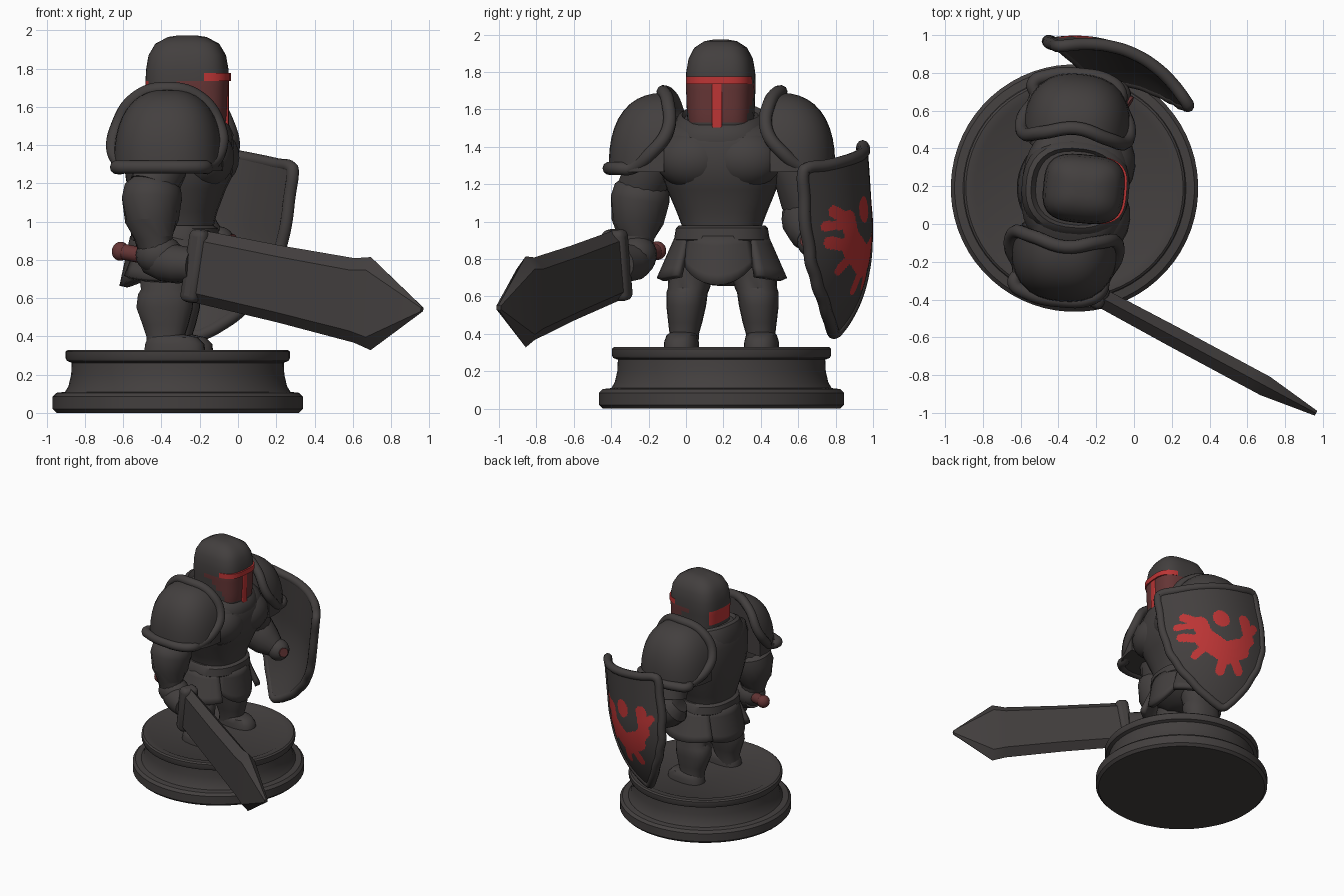
import bpy, bmesh, math
from mathutils import Matrix, Vector

if "Cube" in bpy.data.objects:
    bpy.data.objects.remove(bpy.data.objects["Cube"])


def material(name, rgb):
    m = bpy.data.materials.new(name)
    m.diffuse_color = (*rgb, 1)
    m.use_nodes = True
    m.node_tree.nodes["Principled BSDF"].inputs["Base Color"].default_value = m.diffuse_color
    return m


STEEL = material("dark grey steel", (0.056, 0.050, 0.049))
RED = material("bright red", (0.50, 0.035, 0.035))
DARK = material("dark red", (0.13, 0.036, 0.036))
# The figure faces +x, turned slightly towards -y
BODY = Matrix.Translation((-0.31, 0.19, 0)) @ Matrix.Rotation(math.radians(-5.5), 4, 'Z')
WORLD = Matrix.Identity(4)


def finish(name, bm, mats, mat=WORLD, solid=0, bevel=0):
    me = bpy.data.meshes.new(name)
    bmesh.ops.recalc_face_normals(bm, faces=bm.faces)
    bm.to_mesh(me)
    bm.free()
    ob = bpy.data.objects.new(name, me)
    bpy.context.collection.objects.link(ob)
    for m in mats if isinstance(mats, list) else [mats]:
        me.materials.append(m)
    ob.matrix_world = mat
    if solid:
        md = ob.modifiers.new("thickness", 'SOLIDIFY')
        md.thickness, md.offset = solid, 0
    if bevel:
        md = ob.modifiers.new("bevel", 'BEVEL')
        md.width, md.segments = bevel, 3


def skin(rings):
    """Bridge equal closed rings of points and cap both ends."""
    bm = bmesh.new()
    rs = [[bm.verts.new(p) for p in r] for r in rings]
    n = len(rs[0])
    for a, b in zip(rs, rs[1:]):
        for i in range(n):
            bm.faces.new((a[i], a[(i + 1) % n], b[(i + 1) % n], b[i]))
    bm.faces.new(rs[0][::-1])
    bm.faces.new(rs[-1])
    return bm


def loft(rings, n=32, power=2.0, tilt=0):
    """Stack of superellipses (cx, cy, z, rx, ry); tilt lowers the front above the chest."""
    def pt(a, c):
        f = lambda v: math.copysign(abs(v) ** (2 / power), v)
        x = c[0] + c[3] * f(math.cos(a))
        z = c[2] - tilt * x * min(1, max(0, (c[2] - 1.38) / .15))
        return (x, c[1] + c[4] * f(math.sin(a)), z)
    return skin([[pt(2 * math.pi * (i + .5) / n, c) for i in range(n)] for c in rings])


def limb(name, pts, mats=STEEL, mat=WORLD, n=16):
    """Round limb through points (x, y, z, radius)."""
    P = [Vector(p[:3]) for p in pts]
    rings = []
    for i, p in enumerate(P):
        t = P[min(i + 1, len(P) - 1)] - P[max(i - 1, 0)]
        q = t.to_track_quat('Z', 'Y')
        rings.append([p + q @ Vector((math.cos(a), math.sin(a), 0)) * pts[i][3]
                      for a in (2 * math.pi * k / n for k in range(n))])
    finish(name, skin(rings), mats, mat)


def ball(name, c, r, mats=STEEL, mat=WORLD):
    bm = bmesh.new()
    bmesh.ops.create_uvsphere(bm, u_segments=20, v_segments=12, radius=1,
                              matrix=Matrix.Translation(c) @ Matrix.Diagonal((*r, 1)))
    finish(name, bm, mats, mat)


def box(name, c, size, mats, mat, bevel):
    bm = bmesh.new()
    bmesh.ops.create_cube(bm, size=1, matrix=Matrix.Translation(c) @ Matrix.Diagonal((*size, 1)))
    finish(name, bm, mats, mat, bevel=bevel)


def rim(name, pts, r, mat):
    """Closed smooth tube, converted to a mesh."""
    cu = bpy.data.curves.new(name, 'CURVE')
    cu.dimensions, cu.bevel_depth, cu.bevel_resolution, cu.resolution_u = '3D', r, 3, 6
    sp = cu.splines.new('BEZIER')
    sp.bezier_points.add(len(pts) - 1)
    for b, p in zip(sp.bezier_points, pts):
        b.co = p
        b.handle_left_type = b.handle_right_type = 'AUTO'
    sp.use_cyclic_u = True
    tmp = bpy.data.objects.new(name + "_path", cu)
    bpy.context.collection.objects.link(tmp)
    bm = bmesh.new()
    bm.from_mesh(bpy.data.meshes.new_from_object(tmp.evaluated_get(bpy.context.evaluated_depsgraph_get())))
    bpy.data.objects.remove(tmp)
    finish(name, bm, STEEL, mat)


# Round pedestal
prof = [(0, .635), (.02, .655), (.085, .655), (.105, .635), (.11, .59), (.14, .572), (.2, .558),
        (.262, .555), (.272, .58), (.285, .587), (.32, .587), (.33, .575), (.33, .53), (.325, .52)]
finish("pedestal", loft([(-.315, .19, z, r, r) for z, r in prof], 64), STEEL)

# Torso, collar, belt, hips
finish("torso", loft([(-.02, 0, .88, .19, .20), (-.02, 0, .97, .2, .21), (-.02, 0, 1.05, .22, .24),
                      (-.01, 0, 1.17, .255, .29), (0, 0, 1.23, .275, .31), (0, 0, 1.32, .285, .33),
                      (0, 0, 1.44, .285, .34), (0, 0, 1.51, .265, .32), (0, 0, 1.545, .24, .26),
                      (0, 0, 1.56, .2, .2)], 32, 2.5, .2), STEEL, BODY)
finish("collar", loft([(0, 0, 1.44, .28, .28), (0, 0, 1.51, .285, .265), (0, 0, 1.565, .262, .235),
                       (0, 0, 1.58, .235, .21), (0, 0, 1.54, .2, .18)], 32, 2.4, .22), STEEL, BODY)
finish("belt", loft([(-.02, 0, .89, .215, .235), (-.02, 0, .905, .23, .255), (-.02, 0, .965, .225, .245),
                     (-.02, 0, .98, .2, .23)], 32, 2.4), STEEL, BODY)
finish("hips", loft([(-.03, 0, .70, .12, .13), (-.03, 0, .76, .2, .21), (-.02, 0, .92, .2, .22)], 32, 2.3),
       STEEL, BODY)


# Skirt plates hanging from the belt
def skirt(name, mid, half, low, flare, tongue):
    bm = bmesh.new()
    nu, nv = 12, 5
    g = []
    for j in range(nv + 1):
        row = []
        for i in range(nu + 1):
            u, v = 2 * i / nu - 1, j / nv
            a = math.radians(mid + half * u * (1 + .1 * v))
            z = .92 - v * (.92 - low - tongue * u * u)
            k = 1 + flare * (.92 - z) / .25
            row.append(bm.verts.new((-.02 + .215 * k * math.cos(a), .23 * k * math.sin(a), z)))
        g.append(row)
    for j in range(nv):
        for i in range(nu):
            bm.faces.new((g[j][i], g[j][i + 1], g[j + 1][i + 1], g[j + 1][i]))
    finish(name, bm, STEEL, BODY, solid=.04)


for name, args in (("front", (0, 42, .66, .18, .12)), ("back", (180, 48, .66, .25, .05)),
                   ("left", (90, 46, .69, .48, .02)), ("right", (270, 46, .69, .48, .02))):
    skirt(name + "_skirt_plate", *args)

# Legs, boots, chest muscles and shoulder guards, one of each per side
for s, side in ((-1, "right"), (1, "left")):
    finish(side + "_leg", loft([(x, s * y, z, rx, ry) for x, y, z, rx, ry in (
        (-.05, .13, .86, .13, .11), (-.05, .17, .72, .14, .12), (-.05, .18, .645, .13, .112),
        (-.05, .19, .62, .145, .11), (-.055, .195, .55, .148, .105), (-.05, .20, .46, .12, .09),
        (-.05, .205, .40, .10, .078), (-.05, .21, .33, .10, .08))], 20, 2.3), STEEL, BODY)
    finish(side + "_boot", loft([(.0, s * .215, .32, .16, .093), (.0, s * .215, .36, .155, .09),
                                 (-.01, s * .213, .395, .13, .08), (-.04, s * .21, .41, .09, .06)], 20, 2.5),
           STEEL, BODY)
    ball(side + "_chest_muscle", (.15, s * .14, 1.335), (.155, .20, .16), STEEL, BODY)
    bm = bmesh.new()
    bmesh.ops.create_uvsphere(bm, u_segments=32, v_segments=24, radius=1)
    for v in bm.verts:  # boxier than a sphere
        k = sum(abs(c) ** 2.5 for c in v.co) ** -.4
        v.co = Vector((-.025 + .285 * v.co.x * k, s * (.29 + .315 * v.co.y * k), 1.28 + .41 * v.co.z * k))
    for co, no in (((0, 0, 1.265), (0, 0, -1)), ((0, s * .285, 1.4), (0, -s, 0))):
        bmesh.ops.bisect_plane(bm, geom=bm.verts[:] + bm.edges[:] + bm.faces[:], plane_co=co,
                               plane_no=no, clear_outer=True)
        bmesh.ops.holes_fill(bm, edges=[e for e in bm.edges if e.is_boundary], sides=0)
    finish(side + "_shoulder_guard", bm, STEEL, BODY)
    arch = [(.22, .47, 1.285), (.275, .35, 1.37), (.265, .265, 1.49), (.17, .275, 1.64), (0, .315, 1.695)]
    back = [(-x - .01, o, z) for x, o, z in arch[3::-1]]
    low = [(-.25, .53, 1.285), (-.18, .575, 1.285), (0, .60, 1.285), (.16, .575, 1.285), (.21, .53, 1.285)]
    rim(side + "_shoulder_rim", [(x - .025, s * o, z) for x, o, z in arch + back + low], .036, BODY)

# Helmet: dark red face opening, red patch at the back
bm = loft([(.045, 0, z, rx, ry) for z, rx, ry in (
    (1.42, .17, .15), (1.50, .2, .17), (1.53, .206, .173), (1.58, .21, .176), (1.62, .212, .178),
    (1.66, .213, .179), (1.70, .215, .181), (1.735, .216, .182), (1.80, .212, .18), (1.87, .2, .168),
    (1.93, .165, .138), (1.965, .1, .085), (1.973, .05, .04))], 48, 3.2)
for f in bm.faces:
    c = f.calc_center_median()
    if 1.52 < c.z < 1.735 and c.x > .19 - max(0, c.z - 1.58) * 1.3:
        f.material_index = 2
    elif 1.62 < c.z < 1.735 and c.x < -.1 and abs(c.y) < .12:
        f.material_index = 1
finish("helmet", bm, [STEEL, RED, DARK], BODY)
# Visor brow follows the helmet's section, red at the front only
bm = loft([(.05, 0, z, .222, .182) for z in (1.736, 1.776)], 48, 3.2)
bmesh.ops.bisect_plane(bm, geom=bm.verts[:] + bm.edges[:] + bm.faces[:], plane_co=(.15, 0, 0),
                       plane_no=(-1, 0, 0), clear_outer=True)
finish("visor_brow", bm, RED, BODY)
box("visor_nose_bar", (.238, 0, 1.62), (.05, .055, .25), RED, BODY, .008)

# Right arm (sword arm)
limb("right_upper_arm", [(-.37, -.12, 1.42, .13), (-.40, -.2, 1.28, .135), (-.44, -.235, 1.18, .13)])
limb("right_forearm", [(-.44, -.23, 1.22, .11), (-.445, -.235, 1.18, .15), (-.45, -.245, 1.12, .16),
                       (-.45, -.26, 1.0, .14), (-.44, -.27, .91, .1), (-.43, -.27, .85, .09)])
ball("right_hand", (-.41, -.265, .825), (.125, .11, .105))

# Left arm behind the shield
limb("left_upper_arm", [(-.27, .52, 1.42, .13), (-.28, .6, 1.25, .135), (-.3, .64, 1.1, .13)])
limb("left_forearm", [(-.38, .64, 1.08, .09), (-.35, .65, 1.05, .14), (-.29, .66, 1.01, .15),
                      (-.2, .67, .94, .12), (-.13, .68, .9, .08)])
ball("left_hand", (-.10, .68, .89), (.085, .085, .085))
limb("shield_grip", [(-.13, .76, .88, .035), (-.07, .67, .89, .038), (-.02, .64, .90, .036)], DARK)

# Sword: local x along the blade, z across its width
d = Vector((1.6, -.86, -.31)).normalized()
flat = Vector((0, 0, 1)).cross(d).normalized()
SWORD = Matrix.Translation((-.64, -.14, .85)) @ Matrix((d, flat, d.cross(flat))).transposed().to_4x4()
rings = []
for x, w, t, z, lean in ((.48, .19, .05, 0, 0), (1.0, .2, .055, -.01, .01), (1.44, .218, .055, -.02, .035),
                         (1.54, .24, .055, -.02, .04), (1.845, .014, .014, 0, 0)):
    rings.append([(x - b * lean, a * t, z + b * w)
                  for a, b in ((0, 1), (1, .72), (1, -.72), (0, -1), (-1, -.72), (-1, .72))])
finish("sword_blade", skin(rings), STEEL, SWORD)
box("sword_guard", (.49, 0, 0), (.10, .135, .385), STEEL, SWORD, .035)
limb("sword_hand_wrap", [(.2, 0, -.01, .08), (.3, 0, -.01, .105), (.38, 0, -.01, .1), (.47, 0, 0, .09)],
     STEEL, SWORD)
limb("sword_grip", [(.05, 0, 0, .042), (.3, 0, 0, .042)], DARK, SWORD)
ball("sword_pommel", (.03, 0, 0), (.045, .05, .05), DARK, SWORD)

# Shield: local x across, y up, z outward
SHIELD = Matrix(((-.897, .147, .42, -.05), (.411, -.068, .91, .79), (.162, .989, 0, 1.34), (0, 0, 0, 1)))
WIDTH = [(0, .38), (.3, .39), (.5, .365), (.65, .3), (.8, .19), (.9, .085), (.95, .006)]


def half_width(t):
    for (a, wa), (b, wb) in zip(WIDTH, WIDTH[1:]):
        if t <= b + 1e-6:
            return wa + (wb - wa) * (t - a) / (b - a)


def on_shield(s, t, lift=0):
    k = max(0, (t - .35) / .6)
    return Vector((s, -t, lift + .14 * (1 - (s / .4) ** 2) - .19 * k * k))


# Painted beast as thick strokes (s0, t0, s1, t1, radius)
BEAST = [(-.13, .32, -.10, .46, .06), (-.10, .46, .04, .57, .085), (.04, .57, .16, .53, .08),
         (.04, .28, .045, .29, .065), (-.12, .46, -.28, .41, .033), (-.14, .31, -.24, .25, .033),
         (.16, .53, .25, .44, .05), (.25, .44, .24, .28, .045), (.25, .40, .32, .33, .03),
         (.03, .57, -.02, .70, .037), (.08, .56, .13, .70, .037), (-.1, .5, -.2, .57, .03),
         (-.18, .33, -.3, .32, .026)]


def painted(s, t):
    for a, b, c, e, r in BEAST:
        dx, dy = c - a, e - b
        k = min(1, max(0, ((s - a) * dx + (t - b) * dy) / (dx * dx + dy * dy)))
        if math.hypot(s - a - k * dx, t - b - k * dy) < r:
            return True
    return False


bm = bmesh.new()
NU, NV = 100, 120
for step, sink in ((1, 0), (5, -.05)):  # painted front, plain back sheet
    g = [[bm.verts.new(on_shield((2 * i / NU - 1) * half_width(.95 * j / NV), .95 * j / NV, sink))
          for i in range(0, NU + 1, step)] for j in range(0, NV + 1, step)]
    for r0, r1 in zip(g, g[1:]):
        for i in range(len(r0) - 1):
            f = bm.faces.new((r0[i], r1[i], r1[i + 1], r0[i + 1]))
            c = f.calc_center_median()
            f.material_index = int(step == 1 and painted(c.x, -c.y))
finish("shield", bm, [STEEL, RED], SHIELD)
edge = [(-half_width(t), t) for t in (.015, .15, .3, .42, .5, .58, .65, .73, .8, .87, .92)]
top = [(s, 0) for s in (.37, .25, .12, 0, -.12, -.25, -.37)]
outline = edge + [(0, .945)] + [(-s, t) for s, t in reversed(edge)] + top
rim("shield_rim", [on_shield(s, t, -.02) for s, t in outline], .033, SHIELD)

# Smooth shading with crisp edges
for ob in bpy.data.objects:
    ob.select_set(ob.type == 'MESH')
    bpy.context.view_layer.objects.active = ob
bpy.ops.object.shade_smooth_by_angle(angle=math.radians(38))
